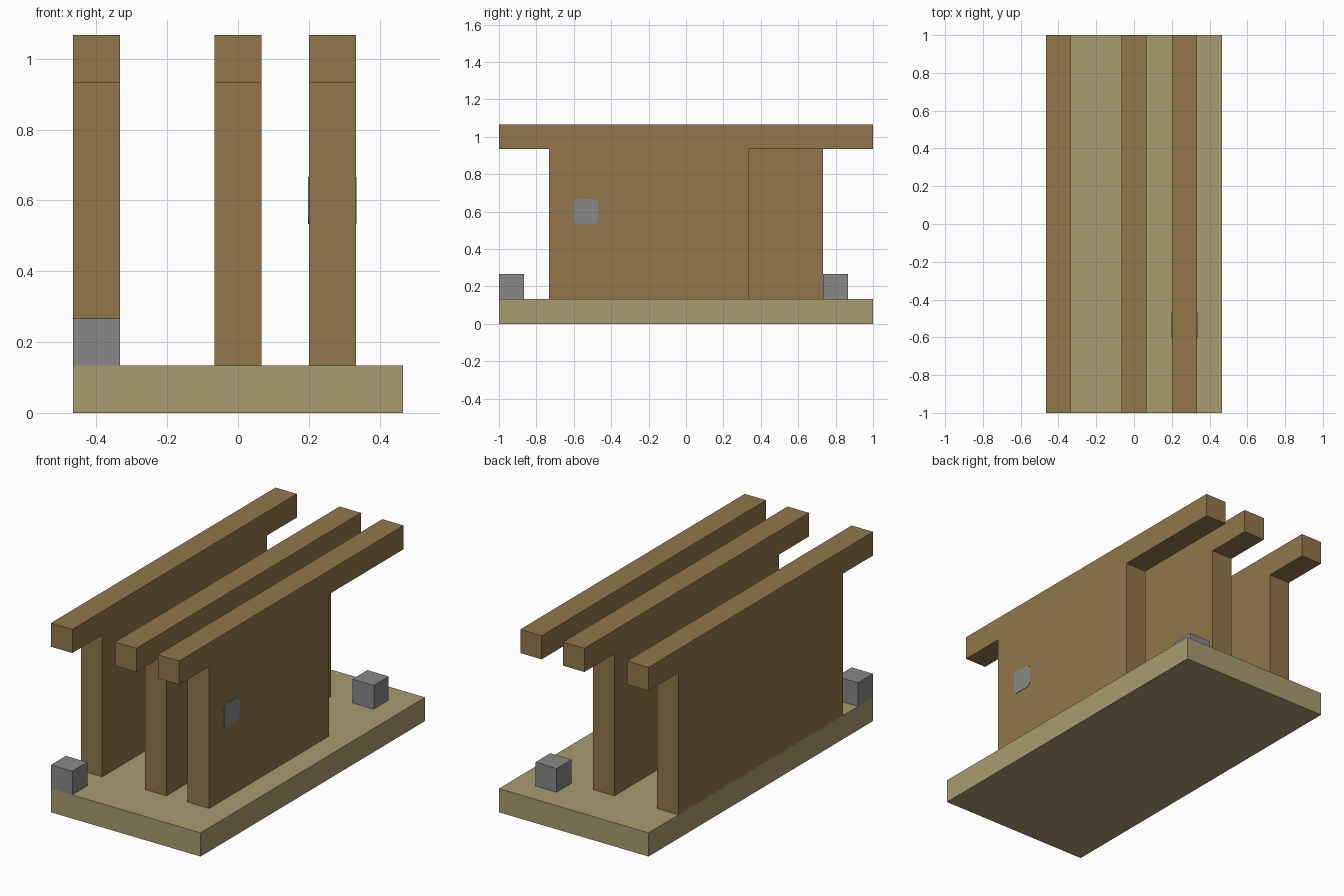
import bpy
import bmesh
from math import cos, sin, pi

if "Cube" in bpy.data.objects:
    bpy.data.objects.remove(bpy.data.objects["Cube"], do_unlink=True)

U = 2 / 15  # every part sits on this module


def linear(c):
    c /= 255
    return c / 12.92 if c <= 0.04045 else ((c + 0.055) / 1.055) ** 2.4


def material(name, r, g, b):
    mat = bpy.data.materials.new(name)
    mat.use_nodes = True
    colour = (linear(r), linear(g), linear(b), 1)
    mat.diffuse_color = colour
    mat.node_tree.nodes["Principled BSDF"].inputs["Base Color"].default_value = colour
    return mat


pale = material("pale wood", 169, 156, 111)
brown = material("brown wood", 145, 119, 74)
grey = material("stone grey", 136, 136, 136)


def extrude_x(name, profile, x0, x1, mat):
    """Extrude a (y, z) profile along x."""
    bm = bmesh.new()
    face = bm.faces.new([bm.verts.new((x0, y, z)) for y, z in profile])
    new = bmesh.ops.extrude_face_region(bm, geom=[face])["geom"]
    verts = [v for v in new if isinstance(v, bmesh.types.BMVert)]
    bmesh.ops.translate(bm, vec=(x1 - x0, 0, 0), verts=verts)
    bmesh.ops.recalc_face_normals(bm, faces=bm.faces)
    mesh = bpy.data.meshes.new(name)
    bm.to_mesh(mesh)
    bm.free()
    mesh.materials.append(mat)
    obj = bpy.data.objects.new(name, mesh)
    bpy.context.collection.objects.link(obj)
    return obj


def box(name, x, y, z, mat):
    rect = [(y[0], z[0]), (y[1], z[0]), (y[1], z[1]), (y[0], z[1])]
    return extrude_x(name, rect, *x, mat)


# Base slab
box("base", (-3.5 * U, 3.5 * U), (-1, 1), (0, U), pale)

# Upright panels, each with an overhanging top rail
front, under, top = -5.5 * U, 7 * U, 8 * U
for name, x, back in (("right_panel", -3.5 * U, 5.5 * U),
                      ("middle_panel", -0.5 * U, 5.5 * U),
                      ("left_panel", 1.5 * U, 2.5 * U)):
    tee = [(front, U), (back, U), (back, under), (1, under),
           (1, top), (-1, top), (-1, under), (front, under)]
    extrude_x(name, tee, x, x + U, brown)

# Corner blocks
for name, x, y in (("front_block", -3.5 * U, -1), ("back_block", 1.5 * U, 5.5 * U)):
    box(name, (x, x + U), (y, y + U), (U, 2 * U), grey)

# Rounded stud passing through the left panel
radius, half = 0.025, U / 2
rounded = []
for quarter in range(4):
    mid = (quarter + 0.5) * pi / 2
    cy = -4 * U + (half - radius) * (1 if cos(mid) > 0 else -1)
    cz = 4.5 * U + (half - radius) * (1 if sin(mid) > 0 else -1)
    for step in range(4):
        a = (quarter + step / 3) * pi / 2
        rounded.append((cy + radius * cos(a), cz + radius * sin(a)))
extrude_x("panel_stud", rounded, 1.5 * U - 0.002, 2.5 * U + 0.002, grey)
